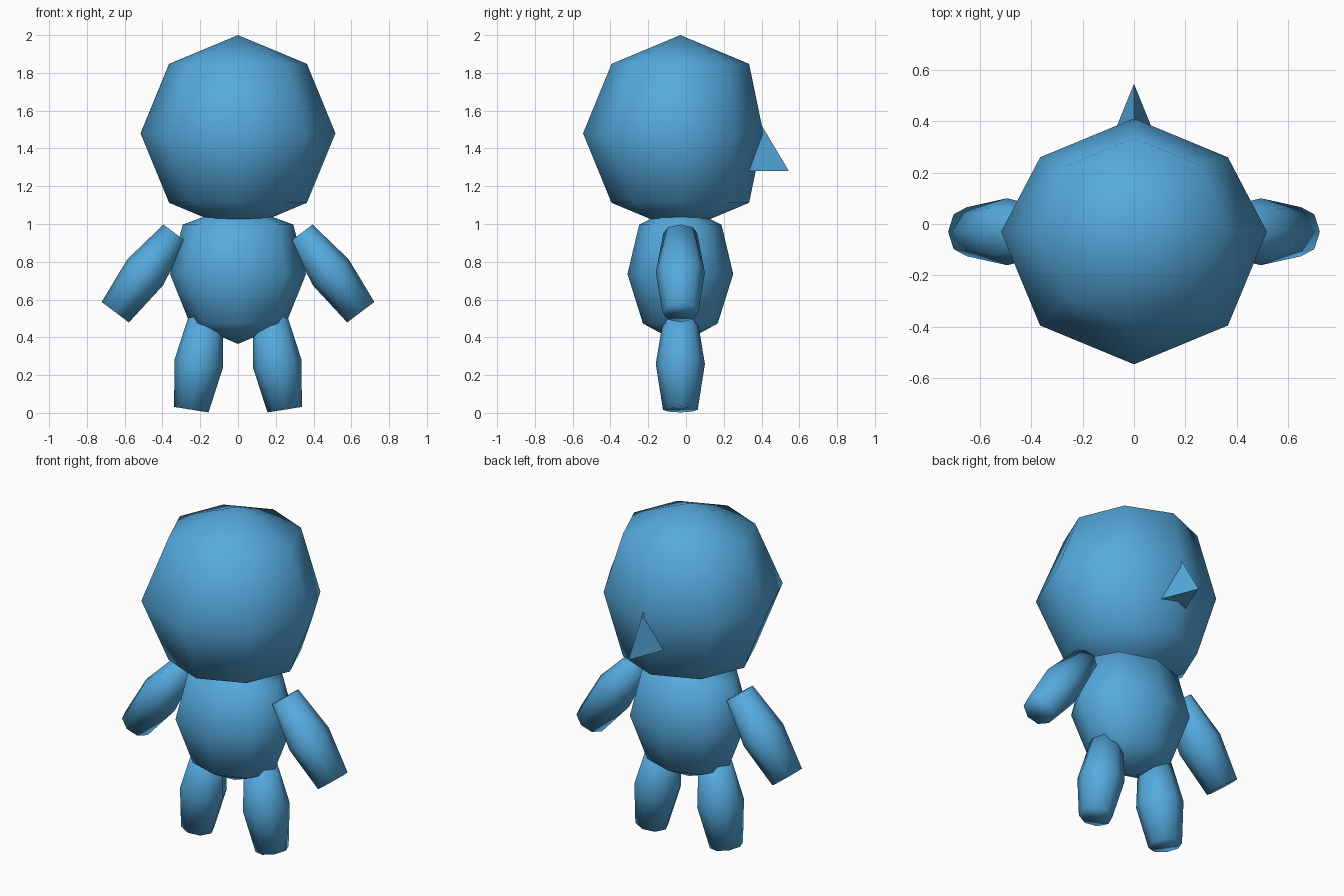
import bpy, bmesh
from math import cos, sin, pi
from mathutils import Vector

if "Cube" in bpy.data.objects:
    bpy.data.objects.remove(bpy.data.objects["Cube"], do_unlink=True)

BLUE = (0.09, 0.40, 0.73, 1)
MID_Y = -0.03

skin = bpy.data.materials.new("sky blue")
skin.use_nodes = True
skin.diffuse_color = BLUE
skin.node_tree.nodes["Principled BSDF"].inputs["Base Color"].default_value = BLUE


def finish(name, bm, smooth=True):
    bmesh.ops.recalc_face_normals(bm, faces=bm.faces)
    mesh = bpy.data.meshes.new(name)
    bm.to_mesh(mesh)
    bm.free()
    for face in mesh.polygons:
        face.use_smooth = smooth
    mesh.materials.append(skin)
    obj = bpy.data.objects.new(name, mesh)
    bpy.context.collection.objects.link(obj)
    return obj


def ball(size):
    bm = bmesh.new()
    bmesh.ops.create_uvsphere(bm, u_segments=8, v_segments=4, radius=1)
    bmesh.ops.scale(bm, vec=size, verts=bm.verts)
    return bm


def limb(name, side, start, end, rings):
    """Eight-sided tapered limb; each ring is (in-plane radius, y radius)."""
    bm = bmesh.new()
    a = Vector((side * start[0], MID_Y, start[1]))
    b = Vector((side * end[0], MID_Y, end[1]))
    depth = Vector((0, 1, 0))
    across = (b - a).normalized().cross(depth)
    loops = []
    for i, (wide, deep) in enumerate(rings):
        centre = a.lerp(b, i / (len(rings) - 1))
        loops.append([bm.verts.new(centre + across * wide * cos(k * pi / 4)
                                   + depth * deep * sin(k * pi / 4)) for k in range(8)])
    for low, high in zip(loops, loops[1:]):
        for k in range(8):
            n = (k + 1) % 8
            bm.faces.new((low[k], low[n], high[n], high[k]))
    bm.faces.new(loops[0])
    bm.faces.new(loops[-1])
    return finish(name, bm)


# Head, with the middle of the back pressed in
bm = ball((0.516, 0.515, 0.52))
for v in bm.verts:
    if abs(v.co.z) < 0.01 and v.co.y > 0.1:
        v.co.y -= 0.075
finish("head", bm).location = (0, MID_Y, 1.48)

# Torso, broader at the shoulders
bm = ball((0.36, 0.28, 0.37))
for v in bm.verts:
    if v.co.z > 0.1:
        v.co.x *= 1.15
        v.co.y *= 1.1
finish("torso", bm).location = (0, MID_Y, 0.735)

# Arms and legs
for side, label in ((1, "left"), (-1, "right")):
    limb(label + "_arm", side, (0.335, 0.952), (0.65, 0.533),
         [(0.075, 0.09), (0.117, 0.13), (0.09, 0.095)])
    limb(label + "_leg", side, (0.17, 0.5), (0.247, 0.017),
         [(0.092, 0.09), (0.13, 0.13), (0.092, 0.092)])

# Pointed tuft on the back of the head
bm = bmesh.new()
top, tip, left, right = [bm.verts.new(p) for p in (
    (0, 0.39, 1.54), (0, 0.545, 1.28), (0.095, 0.31, 1.28), (-0.095, 0.31, 1.28))]
for tri in ((top, tip, left), (top, right, tip), (tip, right, left), (top, left, right)):
    bm.faces.new(tri)
finish("hair_tuft", bm, smooth=False)
